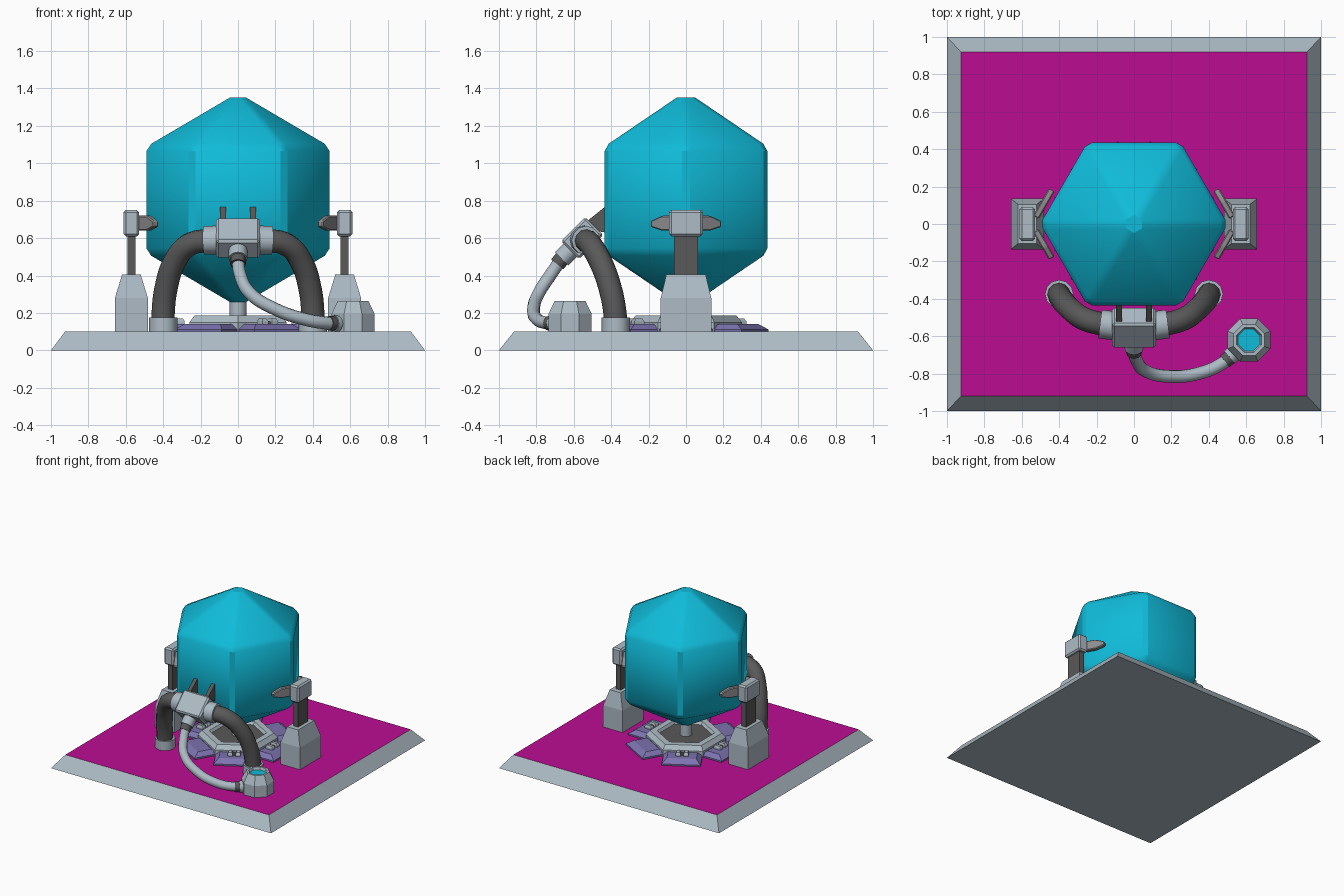
import bpy
import bmesh
from math import cos, sin, pi, radians, sqrt
from mathutils import Matrix, Vector

cube = bpy.data.objects.get("Cube")
if cube:
    bpy.data.objects.remove(cube, do_unlink=True)


def material(name, rgb):
    m = bpy.data.materials.new(name)
    m.use_nodes = True
    m.diffuse_color = (*rgb, 1)
    m.node_tree.nodes["Principled BSDF"].inputs["Base Color"].default_value = (*rgb, 1)
    return m


LIGHT = material("light_grey", (0.42, 0.50, 0.56))
DARK = material("dark_grey", (0.10, 0.10, 0.10))
MID = material("mid_grey", (0.27, 0.27, 0.28))
CYAN = material("cyan", (0.005, 0.50, 0.70))
MAGENTA = material("magenta", (0.50, 0.004, 0.29))
PURPLE = material("purple", (0.20, 0.17, 0.43))


def finish(bm, name, mats, matrix=Matrix(), bevel=0, smooth=0):
    """Clean, bevel and place a mesh as a new object."""
    bmesh.ops.remove_doubles(bm, verts=bm.verts, dist=0.0005)
    bmesh.ops.recalc_face_normals(bm, faces=bm.faces)
    if bevel:
        bmesh.ops.bevel(bm, geom=bm.edges[:], offset=bevel, segments=1,
                        affect='EDGES', profile=0.5, clamp_overlap=True)
    me = bpy.data.meshes.new(name)
    bm.to_mesh(me)
    bm.free()
    ob = bpy.data.objects.new(name, me)
    for m in mats:
        me.materials.append(m)
    ob.matrix_world = matrix
    bpy.context.collection.objects.link(ob)
    if smooth:
        shade(ob, smooth)
    return ob


def shade(ob, angle):
    bpy.ops.object.select_all(action='DESELECT')
    ob.select_set(True)
    bpy.context.view_layer.objects.active = ob
    bpy.ops.object.shade_smooth_by_angle(angle=radians(angle))


def loft(name, sides, rings, mats, turn=0.0, matrix=Matrix(), bevel=0, smooth=0):
    """Stack of regular rings (rx, ry, z); the top cap takes the last material."""
    bm = bmesh.new()
    loops = []
    for rx, ry, z in rings:
        angles = [turn + 2 * pi * i / sides for i in range(sides)]
        loops.append([bm.verts.new((rx * cos(a), ry * sin(a), z)) for a in angles])
    for lo, hi in zip(loops, loops[1:]):
        for i in range(sides):
            j = (i + 1) % sides
            bm.faces.new((lo[i], lo[j], hi[j], hi[i]))
    bm.faces.new(loops[0])
    bm.faces.new(loops[-1]).material_index = len(mats) - 1
    return finish(bm, name, mats, matrix, bevel, smooth)


def block(name, levels, mats, matrix=Matrix(), bevel=0):
    """Rectangular stack of (half_x, half_y, z) levels."""
    k = sqrt(2)
    return loft(name, 4, [(x * k, y * k, z) for x, y, z in levels], mats, pi / 4, matrix, bevel)


def extrude(name, outline, depth, mats, matrix, bevel=0):
    """Flat outline in local xy, thickened evenly along local z."""
    bm = bmesh.new()
    face = bm.faces.new([bm.verts.new((x, y, -depth / 2)) for x, y in outline])
    new = bmesh.ops.extrude_face_region(bm, geom=[face])["geom"]
    bmesh.ops.translate(bm, vec=(0, 0, depth),
                        verts=[g for g in new if isinstance(g, bmesh.types.BMVert)])
    return finish(bm, name, mats, matrix, bevel)


def tube(name, points, radius, mat):
    """Round pipe along a smooth path."""
    cu = bpy.data.curves.new(name, 'CURVE')
    cu.dimensions = '3D'
    cu.bevel_depth = radius
    cu.bevel_resolution = 4
    cu.resolution_u = 8
    cu.use_fill_caps = True
    sp = cu.splines.new('BEZIER')
    sp.bezier_points.add(len(points) - 1)
    for bp, p in zip(sp.bezier_points, points):
        bp.co = p
        bp.handle_left_type = bp.handle_right_type = 'AUTO'
    cu.materials.append(mat)
    ob = bpy.data.objects.new(name, cu)
    bpy.context.collection.objects.link(ob)
    bpy.ops.object.select_all(action='DESELECT')
    ob.select_set(True)
    bpy.context.view_layer.objects.active = ob
    bpy.ops.object.convert(target='MESH')
    shade(bpy.context.view_layer.objects.active, 40)


# Ground slab with sloped rim
block("ground_slab", [(1, 1, 0), (0.925, 0.92, 0.1)], [LIGHT, MAGENTA])

# Hexagonal crystal tank
loft("crystal_tank", 6, [(0, 0, 0.225), (0.502, 0.502, 0.52), (0.502, 0.502, 1.09), (0, 0, 1.385)],
     [CYAN], bevel=0.025, smooth=28)
tube("centre_post", [(0, 0, 0.15), (0, 0, 0.27)], 0.045, LIGHT)

# Hexagonal floor ring with dark middle
loft("floor_ring", 6, [(r, r, z) for r, z in
                       ((0.3, 0.1), (0.3, 0.15), (0.27, 0.185), (0.215, 0.185), (0.2, 0.165))],
     [LIGHT, DARK], turn=pi / 6)

# Petal panels around the ring, some with latches
for i in range(6):
    spin = Matrix.Rotation(i * pi / 3, 4, 'Z')
    block("petal_panel", [(0.1, 0.145, 0.1), (0.1, 0.145, 0.112), (0.055, 0.11, 0.142)],
          [PURPLE], spin @ Matrix.Translation((0.325, 0, 0)))
    if i in (0, 2, 3, 5):
        for y in (-0.03, 0.03):
            block("petal_latch", [(0.03, 0.018, 0.13), (0.03, 0.018, 0.155), (0.02, 0.012, 0.17)],
                  [LIGHT], spin @ Matrix.Translation((0.315, y, 0)))
        block("latch_bar", [(0.012, 0.04, 0.135), (0.012, 0.04, 0.155)], [DARK],
              spin @ Matrix.Translation((0.315, 0, 0)))

for s in (-1, 1):
    # Side support: foot, post, head
    at = Matrix.Translation((0.57 * s, 0, 0))
    block("support_foot", [(0.088, 0.135, 0.1), (0.088, 0.135, 0.28), (0.05, 0.105, 0.405)], [LIGHT], at)
    block("support_post", [(0.022, 0.065, 0.4), (0.022, 0.065, 0.63)], [DARK], at)
    block("support_head", [(0.042, 0.09, 0.61), (0.042, 0.09, 0.75)], [LIGHT], at, bevel=0.012)

    # Claws lying along the tank faces
    for t in (-1, 1):
        along = Vector((-0.5 * s, 0.866 * t, 0))
        up = Vector((0, 0, 1))
        frame = Matrix((along, up, along.cross(up))).transposed().to_4x4()
        frame.translation = (0.525 * s, 0.035 * t, 0.68)
        extrude("support_claw", [(0, -0.04), (0.1, -0.04), (0.17, -0.02), (0.17, 0.012),
                                 (0.1, 0.04), (0, 0.04)], 0.035, [MID], frame, bevel=0.006)

    # Thick hose with collars
    tube("thick_hose", [(0.4 * s, -0.375, 0.1), (0.4 * s, -0.38, 0.2), (0.385 * s, -0.405, 0.33),
                        (0.34 * s, -0.455, 0.47), (0.26 * s, -0.51, 0.565), (0.12 * s, -0.545, 0.59)],
         0.062, DARK)
    tube("hose_floor_collar", [(0.4 * s, -0.375, 0.1), (0.4 * s, -0.375, 0.175)], 0.076, LIGHT)
    tube("hose_box_collar", [(0.1 * s, -0.545, 0.59), (0.18 * s, -0.535, 0.588)], 0.077, LIGHT)

    # Wedge brackets holding the junction box to the tank
    side = Matrix(((0, 0, 1), (1, 0, 0), (0, 1, 0))).to_4x4()
    side.translation = (0.08 * s, 0, 0)
    extrude("box_bracket", [(-0.55, 0.65), (-0.53, 0.69), (-0.43, 0.77), (-0.43, 0.63)],
            0.03, [DARK], side)

# Tilted junction box
tilt = Matrix.Translation((0, -0.555, 0.6)) @ Matrix.Rotation(radians(-45), 4, 'X')
block("junction_box", [(0.117, 0.068, -0.092), (0.117, 0.068, 0.092)], [LIGHT], tilt, bevel=0.012)

# Thin hose from the box to the floor pad
tube("thin_hose", [(0, -0.665, 0.49), (0.01, -0.72, 0.41), (0.06, -0.785, 0.31), (0.2, -0.815, 0.22),
                   (0.36, -0.795, 0.165), (0.48, -0.74, 0.145), (0.56, -0.67, 0.14)], 0.034, LIGHT)
tube("box_nozzle", [(0, -0.6, 0.555), (0, -0.665, 0.49)], 0.05, LIGHT)
tube("box_nozzle_ring", [(0, -0.66, 0.495), (0, -0.688, 0.46)], 0.042, DARK)
tube("pad_nozzle_ring", [(0.485, -0.735, 0.145), (0.515, -0.71, 0.143)], 0.039, DARK)
tube("pad_nozzle", [(0.51, -0.713, 0.143), (0.57, -0.66, 0.14)], 0.045, LIGHT)

# Octagonal floor pad with cyan lens
k = 1 / cos(pi / 8)
loft("floor_pad", 8, [(r * k, r * k, z) for r, z in
                      ((0.115, 0.1), (0.115, 0.195), (0.082, 0.265), (0.066, 0.265), (0.058, 0.245))],
     [LIGHT, CYAN], turn=pi / 8, matrix=Matrix.Translation((0.615, -0.62, 0)))
